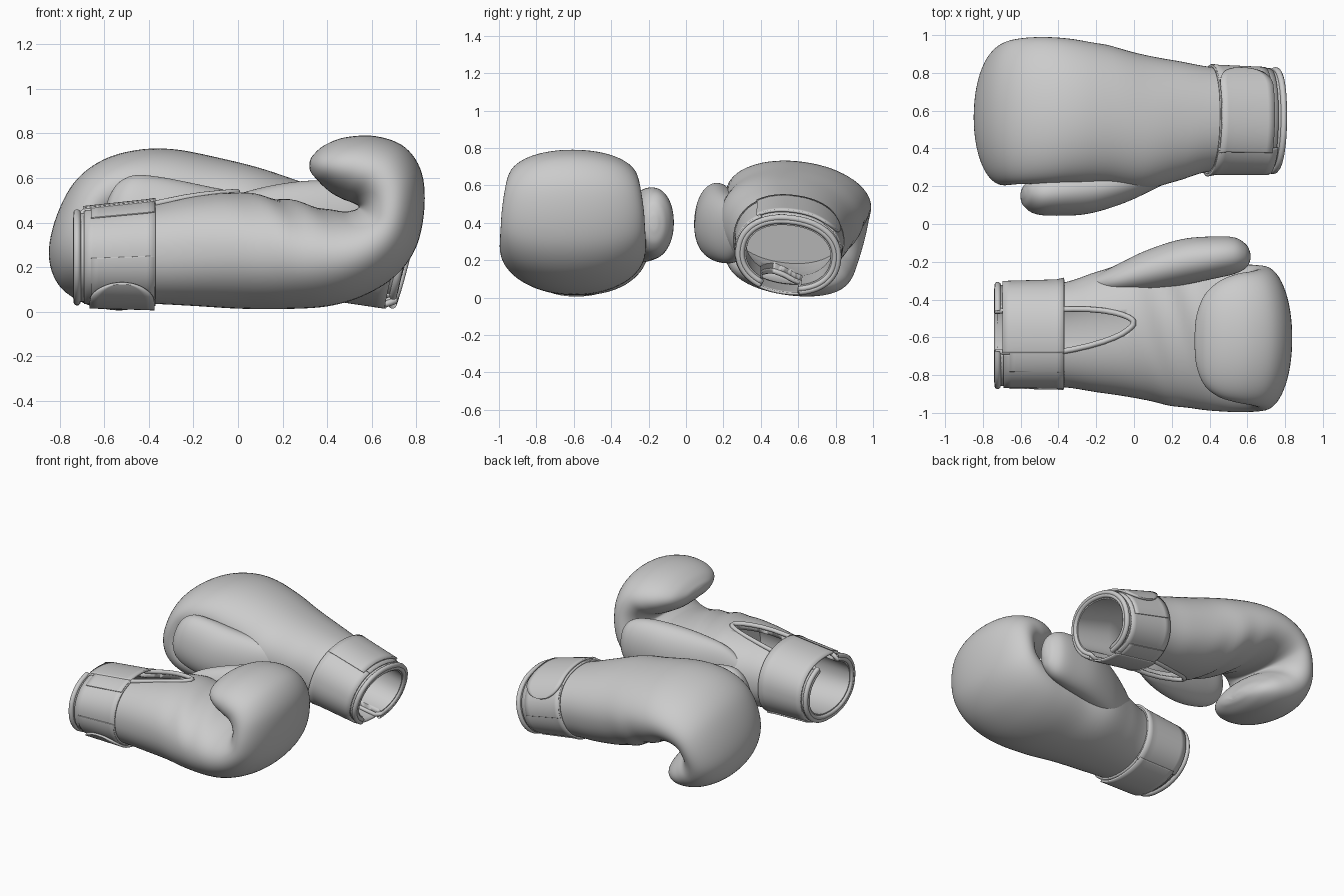
import bpy, bmesh
from math import sin, cos, pi, radians, exp, copysign, sqrt
from mathutils import Matrix, Vector

if "Cube" in bpy.data.objects:
    bpy.data.objects.remove(bpy.data.objects["Cube"])

# Hand sections: back-of-hand point (x, z), palm-side point (x, z), y centre, half width
HAND = [
    (-.725, .045, -.725, .450, -.590, .267), (-.40, .036, -.40, .485, -.588, .274),
    (-.20, .026, -.20, .520, -.572, .318), (0, .014, 0, .535, -.560, .360),
    (.20, .012, .20, .505, -.590, .372), (.40, .024, .38, .465, -.602, .384),
    (.56, .070, .47, .450, -.605, .390), (.70, .155, .515, .455, -.605, .390),
    (.795, .28, .538, .464, -.605, .386), (.835, .45, .540, .474, -.605, .380),
    (.825, .62, .528, .482, -.605, .368), (.75, .737, .508, .491, -.605, .355),
    (.62, .787, .470, .505, -.605, .340), (.48, .782, .418, .535, -.610, .305),
    (.385, .745, .362, .580, -.615, .238), (.335, .70, .328, .625, -.620, .135),
    (.322, .675, .320, .655, -.620, .030)]
# Thumb sections: x, y centre, z centre, half width, half height
THUMB = [
    (-.27, -.325, .29, .02, .06), (-.12, -.300, .33, .07, .15), (.06, -.250, .365, .108, .18),
    (.25, -.203, .390, .122, .192), (.42, -.178, .400, .112, .188), (.53, -.168, .400, .097, .165),
    (.59, -.170, .400, .065, .115), (.612, -.172, .400, .03, .055), (.617, -.173, .40, .008, .015)]
SEG = 64
ANG = [2 * pi * i / SEG for i in range(SEG)]


def sp(v, n=2.1):
    return copysign(abs(v) ** (2 / n), v)


def smooth_rows(rows, steps=6):
    out = []
    for i in range(len(rows) - 1):
        p = [rows[max(0, min(len(rows) - 1, i + k))] for k in (-1, 0, 1, 2)]
        for s in range(steps):
            t = s / steps
            out.append([.5 * (2 * b + (c - a) * t + (2 * a - 5 * b + 4 * c - d) * t * t
                              + (3 * b - a - 3 * c + d) * t ** 3) for a, b, c, d in zip(*p)])
    return out + [list(rows[-1])]


def hand_point(r, th, off=0):
    outer, inner = Vector((r[0], 0, r[1])), Vector((r[2], 0, r[3]))
    half = (inner - outer) / 2
    h = half.length
    half *= (h + off) / h
    n = 2.2 - .15 * min(1, max(0, (r[0] + .2) / .6))
    p = (outer + inner) / 2 + half * sp(sin(th), n)
    p.y = r[4] + (r[5] + off) * sp(cos(th), n)
    return p


def wrist_point(x, th, off=0):
    i = next((k for k in range(4) if x <= HAND[k + 1][0]), 3)
    a, b = HAND[i], HAND[i + 1]
    t = (x - a[0]) / (b[0] - a[0])
    return hand_point([u + (v - u) * t for u, v in zip(a, b)], th, off)


def finish(bm, name, M):
    bm.transform(M)
    bmesh.ops.recalc_face_normals(bm, faces=bm.faces)
    me = bpy.data.meshes.new(name)
    bm.to_mesh(me)
    bm.free()
    ob = bpy.data.objects.new(name, me)
    bpy.context.collection.objects.link(ob)
    bpy.ops.object.select_all(action='DESELECT')
    ob.select_set(True)
    bpy.context.view_layer.objects.active = ob
    bpy.ops.object.shade_smooth_by_angle(angle=radians(40))
    return ob


def loft(name, rings, M, closed=True):
    bm = bmesh.new()
    vs = [[bm.verts.new(p) for p in r] for r in rings]
    n = len(rings[0])
    for a, b in zip(vs, vs[1:]):
        for j in range(n if closed else n - 1):
            k = (j + 1) % n
            bm.faces.new((a[j], a[k], b[k], b[j]))
    if closed:
        bm.faces.new(vs[0])
        bm.faces.new(vs[-1])
    return finish(bm, name, M)


def strip(name, x0, x1, a0, a1, off, M, thick=.014, round_end=0):
    # Thin layer wrapped on the wrist, optionally with a rounded end
    n = 72
    rings = []
    for i in range(n + 1):
        a = a0 + (a1 - a0) * i / n
        k = 1
        if round_end:
            s = max(0, 1 - abs(a1 - a) / round_end)
            k = max(.05, sqrt(1 - s * s))
        mid, half = (x0 + x1) / 2, (x1 - x0) / 2 * k
        rings.append([wrist_point(mid + half * (j / 4 - 1), radians(a), off) for j in range(9)])
    ob = loft(name, rings, M, closed=False)
    m = ob.modifiers.new("thickness", 'SOLIDIFY')
    m.thickness, m.offset = thick, 0
    return ob


def tube(name, pts, radius, M, cyclic):
    cu = bpy.data.curves.new(name, 'CURVE')
    cu.dimensions = '3D'
    cu.bevel_depth, cu.bevel_resolution = radius, 3
    s = cu.splines.new('POLY')
    s.points.add(len(pts) - 1)
    for q, p in zip(s.points, pts):
        q.co = (*(M @ p), 1)
    s.use_cyclic_u = cyclic
    s.use_smooth = True
    ob = bpy.data.objects.new(name, cu)
    bpy.context.collection.objects.link(ob)
    return ob


def slit(x):
    return 22 * min(1, max(0, -x) / .4) ** .6


def glove(tag, M):
    # Padded hand: cavity wall, then outer skin curling into the fist
    rings = [[wrist_point(.03 - .755 * i / 14, a, -.04) for a in ANG] for i in range(15)]
    for r in smooth_rows(HAND):
        ring = []
        for a in ANG:
            x = (r[0] + r[2]) / 2
            fold = .006 * exp(-((x - .22) / .17) ** 2) * max(0, .35 + sin(a))
            ring.append(hand_point(r, a, fold * sin(30 * x + 4 * cos(a))))
        rings.append(ring)
    hand = loft(tag + "_padded_hand", rings, M)

    # Palm slit cutter
    cut = []
    for x in [-.8 + .05 * i for i in range(16)] + [-.03, -.012, -.002]:
        ya, yb = (wrist_point(max(x, -.725), radians(85 + s * max(.3, slit(x)))).y for s in (-1, 1))
        cut.append([Vector((x, y, z)) for y, z in ((ya, .36), (yb, .36), (yb, .7), (ya, .7))])
    cutter = loft(tag + "_slit_cutter", cut, M)
    cutter.hide_render = True
    cutter.hide_set(True)
    m = hand.modifiers.new("palm_slit", 'BOOLEAN')
    m.operation, m.object, m.solver = 'DIFFERENCE', cutter, 'EXACT'

    # Thumb
    rings = [[Vector((x, y + w * sp(cos(a)), z + h * sp(sin(a)))) for a in ANG]
             for x, y, z, w, h in smooth_rows(THUMB)]
    thumb = loft(tag + "_thumb", rings, M)

    # Piping around the opening and along the slit
    xs = [-.004, -.012, -.03, -.06, -.1, -.16, -.24, -.32, -.4, -.5, -.6, -.69]
    side = lambda s: [wrist_point(x, radians(85 + s * slit(x)), .002) for x in xs]
    rim = [wrist_point(-.725, radians(62 - 314 * i / 80), -.018) for i in range(81)]
    piping = tube(tag + "_edge_piping", side(-1) + rim + side(1)[::-1], .015, M, True)
    binding = tube(tag + "_rim_binding", [wrist_point(-.722, radians(64 - 318 * i / 80), 0)
                                          for i in range(81)], .017, M, False)

    # Cuff band, hook patches and wrap-round strap with a rounded end
    band = strip(tag + "_cuff_band", -.69, -.37, 107, 420, .004, M, .012)
    patch = strip(tag + "_hook_patch", -.66, -.375, 107, 131, .011, M, .008)
    side_patch = strip(tag + "_side_patch", -.66, -.375, 182, 235, .011, M, .008)
    strap = strip(tag + "_wrist_strap", -.695, -.37, 107, -55, .014, M, .014)
    flap = strip(tag + "_strap_end", -.665, -.375, -50, -150, .022, M, .014, 30)
    return [hand, cutter, thumb, piping, binding, band, patch, side_patch, strap, flap]


# Front glove lies palm up
glove("front_glove", Matrix.Identity(4))

# Back glove is the mirrored hand, palm down, tilted onto its cuff
pivot = Matrix.Translation((0, .59, .4))
M = (Matrix.Translation((-.113, -.033, 0)) @ Matrix.Rotation(radians(-2), 4, 'Z')
     @ Matrix.Rotation(radians(14.5), 4, 'Y')
     @ pivot @ Matrix.Rotation(radians(-8), 4, 'X') @ pivot.inverted()
     @ Matrix.Translation((0, 0, .79)) @ Matrix.Diagonal((-1, -1, -1, 1)))
parts = glove("back_glove", M)
low = min(v.co.z for o in parts if o.type == 'MESH' and "cutter" not in o.name
          for v in o.data.vertices)
for o in parts:
    o.data.transform(Matrix.Translation((0, 0, .006 - low)))
